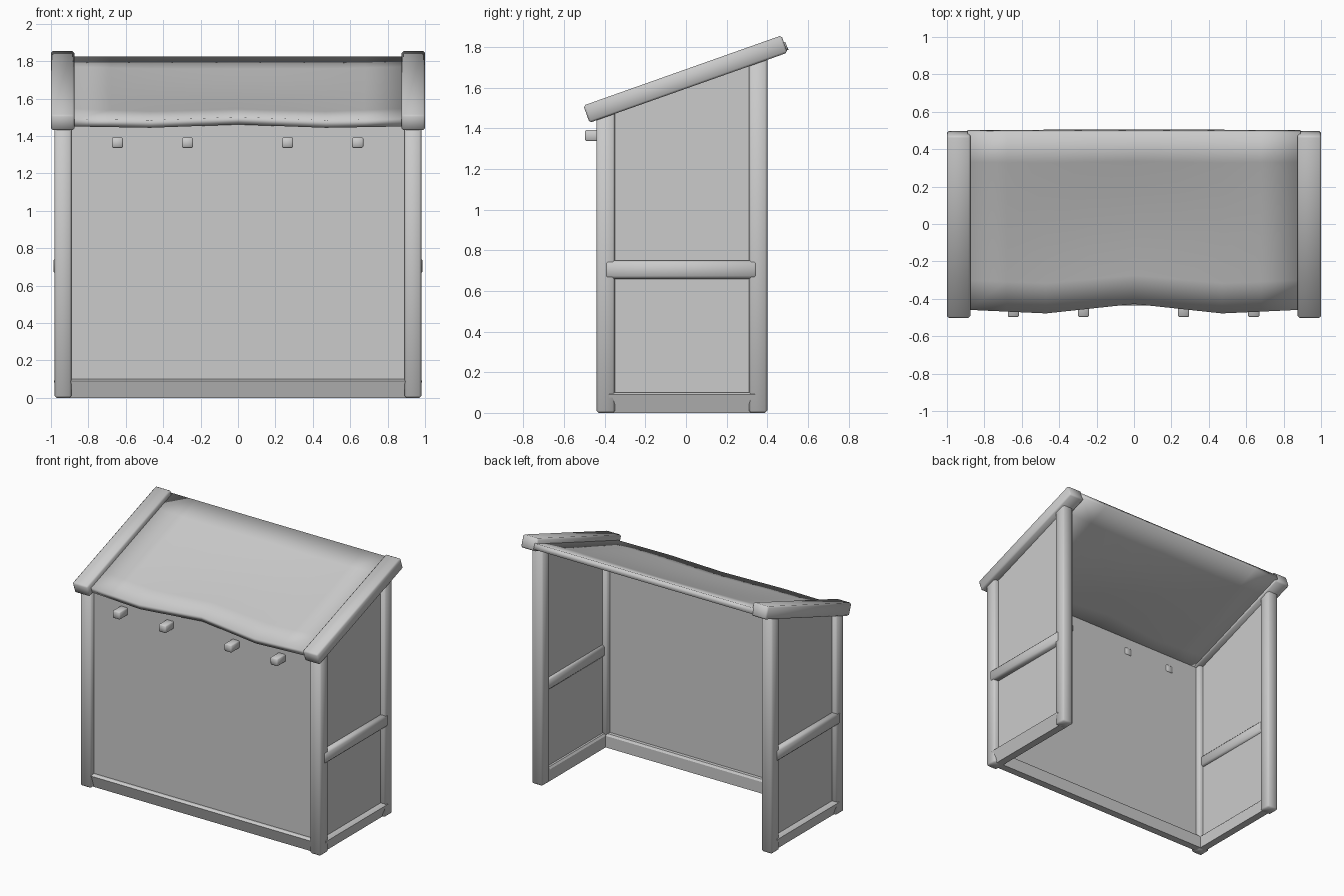
import bpy, bmesh, math
from mathutils import Vector, Matrix

if "Cube" in bpy.data.objects:
    bpy.data.objects.remove(bpy.data.objects["Cube"])

grey = bpy.data.materials.new("plain_grey")
grey.diffuse_color = (0.6, 0.6, 0.6, 1)
grey.use_nodes = True
grey.node_tree.nodes["Principled BSDF"].inputs["Base Color"].default_value = grey.diffuse_color


def finish(name, bm, bevel=0.0, smooth=True):
    bmesh.ops.recalc_face_normals(bm, faces=bm.faces)
    if bevel:
        bmesh.ops.bevel(bm, geom=bm.edges[:], offset=bevel, segments=1,
                        affect='EDGES', profile=0.5)
    me = bpy.data.meshes.new(name)
    bm.to_mesh(me)
    bm.free()
    ob = bpy.data.objects.new(name, me)
    bpy.context.collection.objects.link(ob)
    me.materials.append(grey)
    if smooth:
        bpy.ops.object.select_all(action='DESELECT')
        ob.select_set(True)
        bpy.context.view_layer.objects.active = ob
        bpy.ops.object.shade_smooth_by_angle(angle=math.radians(50))
    return ob


def box(name, lo, hi, bevel=0.0, tilt=0.0):
    lo, hi = Vector(lo), Vector(hi)
    bm = bmesh.new()
    bmesh.ops.create_cube(bm, size=1)
    bmesh.ops.scale(bm, vec=hi - lo, verts=bm.verts)
    bmesh.ops.rotate(bm, verts=bm.verts, matrix=Matrix.Rotation(tilt, 3, 'X'))
    bmesh.ops.translate(bm, vec=(lo + hi) / 2, verts=bm.verts)
    return finish(name, bm, bevel, bevel > 0)


def prism(name, points, offset, bevel=0.0):
    """Extrude a closed planar outline along an offset."""
    bm = bmesh.new()
    face = bm.faces.new([bm.verts.new(p) for p in points])
    ext = bmesh.ops.extrude_face_region(bm, geom=[face])
    moved = [g for g in ext['geom'] if isinstance(g, bmesh.types.BMVert)]
    bmesh.ops.translate(bm, vec=offset, verts=moved)
    return finish(name, bm, bevel, bevel > 0)


slope = math.atan2(0.345, 0.975)


def roof_z(y):
    return 1.643 + y * math.tan(slope)


# Base board section: (distance from centre line, height), leaning in at the foot
base = [(-0.04, 0.0), (0.015, 0.0), (0.045, 0.09), (0.03, 0.10), (-0.03, 0.10), (-0.04, 0.085)]

for s, side in ((-1, "left"), (1, "right")):
    def span(a, b):
        return sorted((s * a, s * b))
    # Corner posts
    x0, x1 = span(0.89, 0.98)
    box(side + "_front_post", (x0, -0.44, 0), (x1, -0.35, 1.48), 0.011)
    box(side + "_back_post", (x0, 0.31, 0), (x1, 0.40, 1.755), 0.011)
    # Sloping roof beam
    x0, x1 = span(0.875, 1.0)
    half = 0.517
    box(side + "_roof_beam", (x0, -half - 0.0025, 1.5975), (x1, half - 0.0025, 1.6875), 0.01, slope)
    # Side rail
    x0, x1 = span(0.91, 0.986)
    box(side + "_rail", (x0, -0.40, 0.66), (x1, 0.35, 0.75), 0.014)
    # Side wall with a sloping top
    prism(side + "_wall",
          [(s * 0.925, -0.40, 0.02), (s * 0.925, 0.36, 0.02),
           (s * 0.925, 0.36, roof_z(0.36)), (s * 0.925, -0.40, roof_z(-0.40))],
          (s * 0.02, 0, 0))
    # Side base board
    prism(side + "_base_board", [(s * (0.94 + d), -0.38, z) for d, z in base], (0, 0.72, 0))

# Front wall and its base board
box("front_wall", (-0.93, -0.405, 0.02), (0.93, -0.385, 1.465))
prism("front_base_board", [(-0.90, -0.39 - d, z) for d, z in base], (1.80, 0, 0))

# Pegs through the front wall
for i, x in enumerate((-0.645, -0.27, 0.265, 0.64)):
    box(f"peg_{i + 1}", (x - 0.03, -0.497, 1.337), (x + 0.03, -0.38, 1.392), 0.006)

# Roof sheet with a wavy front edge and a gentle sag
xs = [-0.89, -0.68, -0.47, -0.235, 0, 0.235, 0.47, 0.68, 0.89]
front = [-0.46, -0.47, -0.48, -0.455, -0.43, -0.455, -0.48, -0.47, -0.46]
rows = 6
bm = bmesh.new()
grid = []
for x, y0 in zip(xs, front):
    col = []
    for j in range(rows + 1):
        t = j / rows
        y = y0 + 0.008 + (0.488 - y0) * t
        sag = 0.025 * math.sin(math.pi * t) * (1 - (x / 0.89) ** 2)
        col.append(bm.verts.new((x, y, roof_z(y) - 0.012 - sag)))
    grid.append(col)
for a, b in zip(grid, grid[1:]):
    for j in range(rows):
        bm.faces.new((a[j], b[j], b[j + 1], a[j + 1]))
sheet = finish("roof_sheet", bm)
mod = sheet.modifiers.new("thickness", 'SOLIDIFY')
mod.thickness = 0.042
mod.offset = 0
